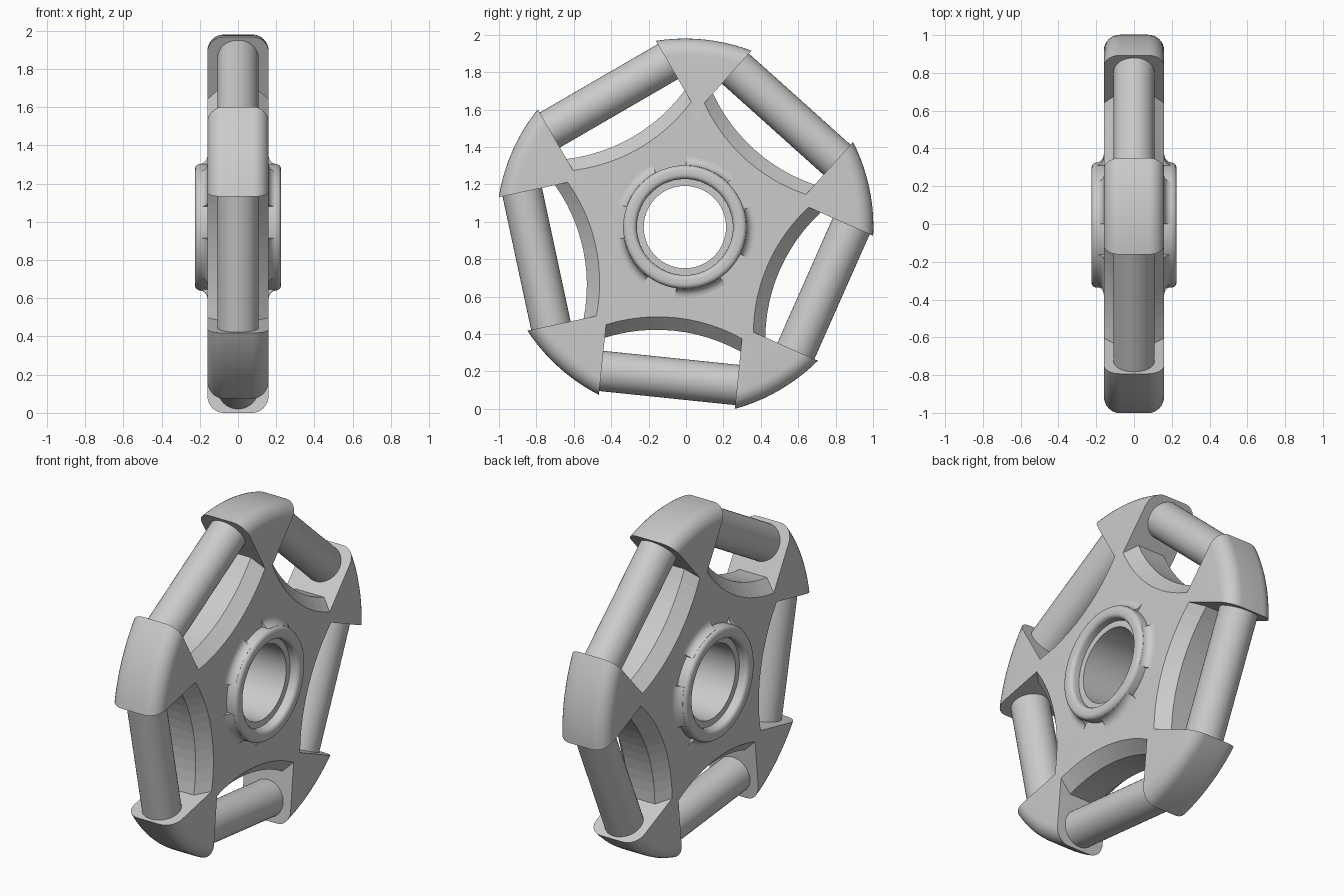
import bpy, bmesh
from math import sin, cos, pi, radians, sqrt

CY, CZ = -0.006, 0.972          # wheel centre
R, HALF = 1.008, 0.16           # rim radius, half thickness
HOLE = 0.22
ROLLER_ANGLE = radians(48.1)
STEP = 2 * pi / 5

if "Cube" in bpy.data.objects:
    bpy.data.objects.remove(bpy.data.objects["Cube"], do_unlink=True)

grey = bpy.data.materials.new("light_grey")
grey.use_nodes = True
grey.diffuse_color = (0.6, 0.6, 0.6, 1)
grey.node_tree.nodes["Principled BSDF"].inputs["Base Color"].default_value = (0.6, 0.6, 0.6, 1)


def place(x, r, t, a):
    """Point at depth x, r outwards along angle a and t sideways."""
    return (x, CY + r * cos(a) - t * sin(a), CZ + r * sin(a) + t * cos(a))


def loft(bm, rings, closed):
    """Join equal point rings with quads; cap the ends if not closed."""
    vs = [[bm.verts.new(p) for p in ring] for ring in rings]
    n = len(vs[0])
    for i in range(len(vs) if closed else len(vs) - 1):
        a, b = vs[i], vs[(i + 1) % len(vs)]
        for j in range(n):
            k = (j + 1) % n
            bm.faces.new((a[j], a[k], b[k], b[j]))
    if not closed:
        bm.faces.new(vs[0])
        bm.faces.new(vs[-1])


def finish(bm, name, smooth=True):
    bmesh.ops.recalc_face_normals(bm, faces=bm.faces)
    me = bpy.data.meshes.new(name)
    bm.to_mesh(me)
    bm.free()
    me.materials.append(grey)
    ob = bpy.data.objects.new(name, me)
    bpy.context.collection.objects.link(ob)
    bpy.ops.object.select_all(action='DESELECT')
    ob.select_set(True)
    bpy.context.view_layer.objects.active = ob
    if smooth:
        bpy.ops.object.shade_smooth_by_angle(angle=radians(35))
    return ob


def arc(cr, cx, rad, a0, a1, n):
    return [(cr + rad * cos(radians(a0 + (a1 - a0) * i / n)),
             cx + rad * sin(radians(a0 + (a1 - a0) * i / n))) for i in range(n + 1)]


# Spider: turned profile with a recessed hub ring and a rounded rim
half = [(HOLE, 0.17), (0.257, 0.17)]
half += arc(0.282, 0.2, 0.025, 180, 90, 4)
half += arc(0.305, 0.2, 0.025, 90, 0, 4)
half += [(0.33, HALF)]
half += arc(R - 0.085, HALF - 0.085, 0.085, 90, 0, 8)
profile = half + [(r, -x) for r, x in reversed(half)]
SEG = 120
bm = bmesh.new()
loft(bm, [[place(x, r, 0, ROLLER_ANGLE + 2 * pi * i / SEG) for r, x in profile]
          for i in range(SEG)], True)
spider = finish(bm, "spider_wheel")

# Windows: curved inner wall with chamfered edges, straight side walls
SIDE, BOW, N = 0.365, 0.926, 12
bm = bmesh.new()
for k in range(5):
    a = ROLLER_ANGLE + k * STEP
    rings = []
    for x, base in ((-0.20, 0.447), (-0.09, 0.557), (0.09, 0.557), (0.20, 0.447)):
        ts = [SIDE * (2 * i / N - 1) for i in range(N + 1)]
        pts = [(base + BOW - sqrt(BOW ** 2 - t * t), t) for t in ts]
        pts += [(1.2, SIDE), (1.2, -SIDE)]
        rings.append([place(x, r, t, a) for r, t in pts])
    loft(bm, rings, False)
cutter = finish(bm, "window_cutter", False)
cutter.hide_render = True
cut = spider.modifiers.new("windows", 'BOOLEAN')
cut.operation = 'DIFFERENCE'
cut.solver = 'EXACT'
cut.object = cutter
bpy.context.view_layer.objects.active = spider
bpy.ops.object.modifier_apply(modifier=cut.name)
bpy.data.objects.remove(cutter, do_unlink=True)

# Rollers: straight cylinders held between neighbouring arms
for k in range(5):
    a = ROLLER_ANGLE + k * STEP
    bm = bmesh.new()
    loft(bm, [[place(0.108 * cos(2 * pi * i / 40), 0.811 + 0.108 * sin(2 * pi * i / 40), t, a)
               for i in range(40)] for t in (-0.372, 0.372)], False)
    finish(bm, f"roller_{k + 1}")

# Hub fillets: five concave flares around the hub ring on each side
flare = arc(0.375, 0.205, 0.045, 180, 270, 6)
flare += [(0.375, 0.15), (0.315, 0.15), (0.315, 0.205)]
for side, label in ((1, "left"), (-1, "right")):
    bm = bmesh.new()
    for k in range(5):
        rings = [[place(side * x, r, 0, radians(46 + 43 * i / 12) + k * STEP) for r, x in flare]
                 for i in range(13)]
        loft(bm, rings, False)
    finish(bm, f"hub_fillets_{label}")
